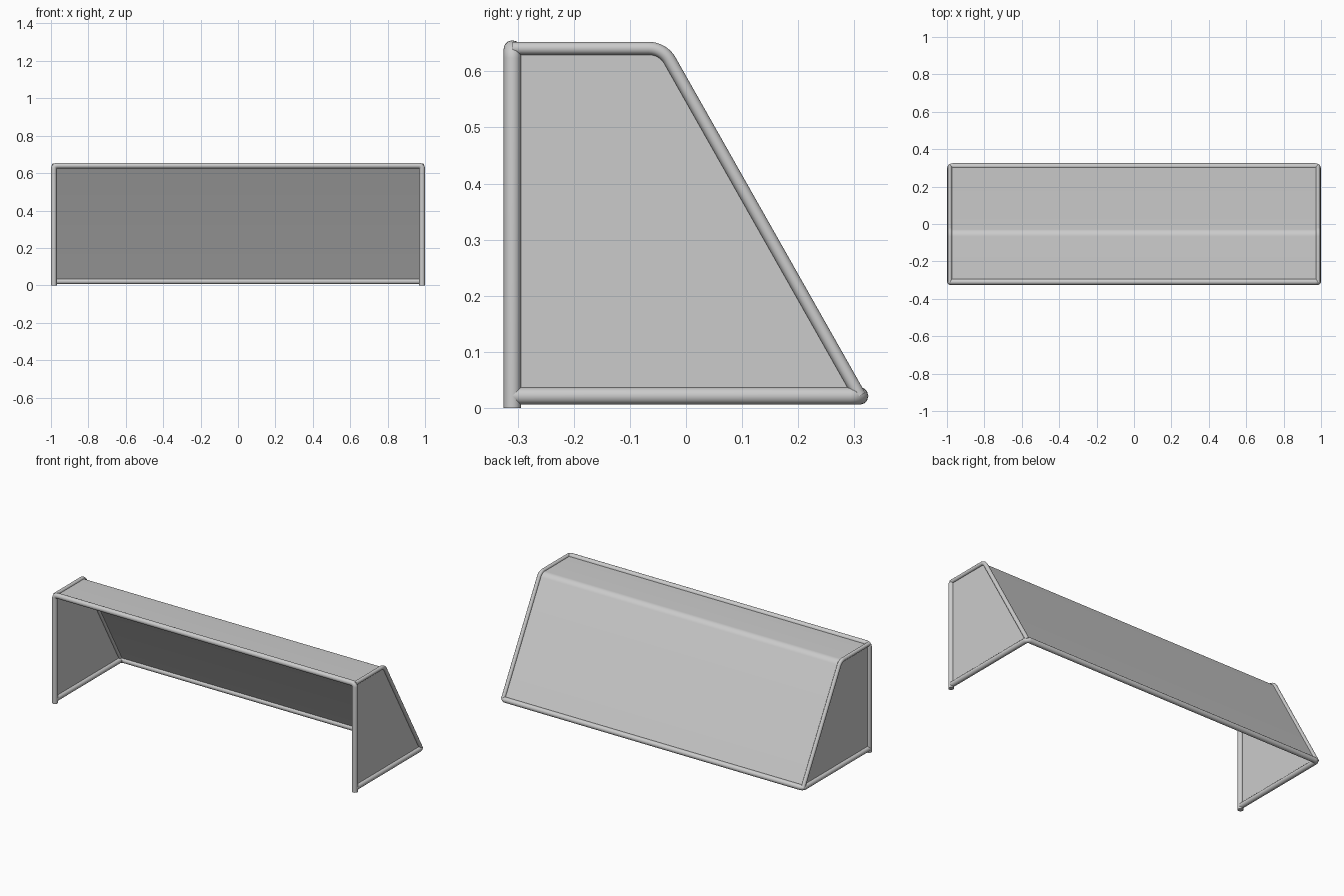
import bpy, math
from mathutils import Vector

if "Cube" in bpy.data.objects:
    bpy.data.objects.remove(bpy.data.objects["Cube"])

POST_R, TUBE_R = 0.0155, 0.0115
X, Y = 0.9845, 0.3095
Z_TOP, Z_LOW = 0.640, 0.0215


def fillet(points, radius, steps=6):
    """Round the inner corners of a path with circular arcs."""
    pts = [Vector(p) for p in points]
    out = [pts[0]]
    for a, b, c in zip(pts, pts[1:], pts[2:]):
        u, v = (a - b).normalized(), (c - b).normalized()
        half = u.angle(v) / 2
        centre = b + (u + v).normalized() * radius / math.sin(half)
        t = radius / math.tan(half)
        start, end = b + u * t - centre, b + v * t - centre
        sweep = math.pi - 2 * half
        for i in range(steps + 1):
            f = i / steps
            out.append(centre + (start * math.sin((1 - f) * sweep)
                                 + end * math.sin(f * sweep)) / math.sin(sweep))
    return out + [pts[-1]]


def tube(name, path, radius):
    curve = bpy.data.curves.new(name, 'CURVE')
    curve.dimensions = '3D'
    curve.bevel_depth = radius
    curve.bevel_resolution = 4
    curve.use_fill_caps = True
    spline = curve.splines.new('POLY')
    spline.points.add(len(path) - 1)
    for point, co in zip(spline.points, path):
        point.co = (*co, 1)
    obj = bpy.data.objects.new(name, curve)
    bpy.context.collection.objects.link(obj)
    bpy.ops.object.select_all(action='DESELECT')
    obj.select_set(True)
    bpy.context.view_layer.objects.active = obj
    bpy.ops.object.convert(target='MESH')
    bpy.ops.object.shade_smooth_by_angle(angle=math.radians(40))


def sheet(name, verts, faces, smooth=False):
    mesh = bpy.data.meshes.new(name)
    mesh.from_pydata(verts, [], faces)
    for poly in mesh.polygons:
        poly.use_smooth = smooth
    obj = bpy.data.objects.new(name, mesh)
    bpy.context.collection.objects.link(obj)


# Front posts and crossbar as one bent tube
tube("front_frame", fillet([(-X, -Y, 0), (-X, -Y, Z_TOP),
                            (X, -Y, Z_TOP), (X, -Y, 0)], 0.017), POST_R)

# Ground bars along both sides and the back
tube("ground_frame", fillet([(-X, -Y, Z_LOW), (-X, Y, Z_LOW),
                             (X, Y, Z_LOW), (X, -Y, Z_LOW)], 0.017), POST_R)

# Side profile: short flat top, rounded bend, sloping stay
profile = fillet([(0, -Y, Z_TOP + 0.001), (0, -0.041, Z_TOP + 0.001),
                  (0, Y, Z_LOW)], 0.043, 8)

for side, s in (("left", -1), ("right", 1)):
    rail = [(s * X, p.y, p.z) for p in profile]
    tube(side + "_stay", rail, TUBE_R)
    # Side net panel
    outline = rail + [(s * X, -Y, Z_LOW)]
    order = list(range(len(outline)))
    sheet(side + "_net", outline, [order if s < 0 else order[::-1]])

# Roof and back net in one smooth sheet
n = len(profile)
verts = [(x, p.y, p.z) for x in (-X, X) for p in profile]
sheet("back_net", verts,
      [(i, i + n, i + n + 1, i + 1)[::-1] for i in range(n - 1)], True)
